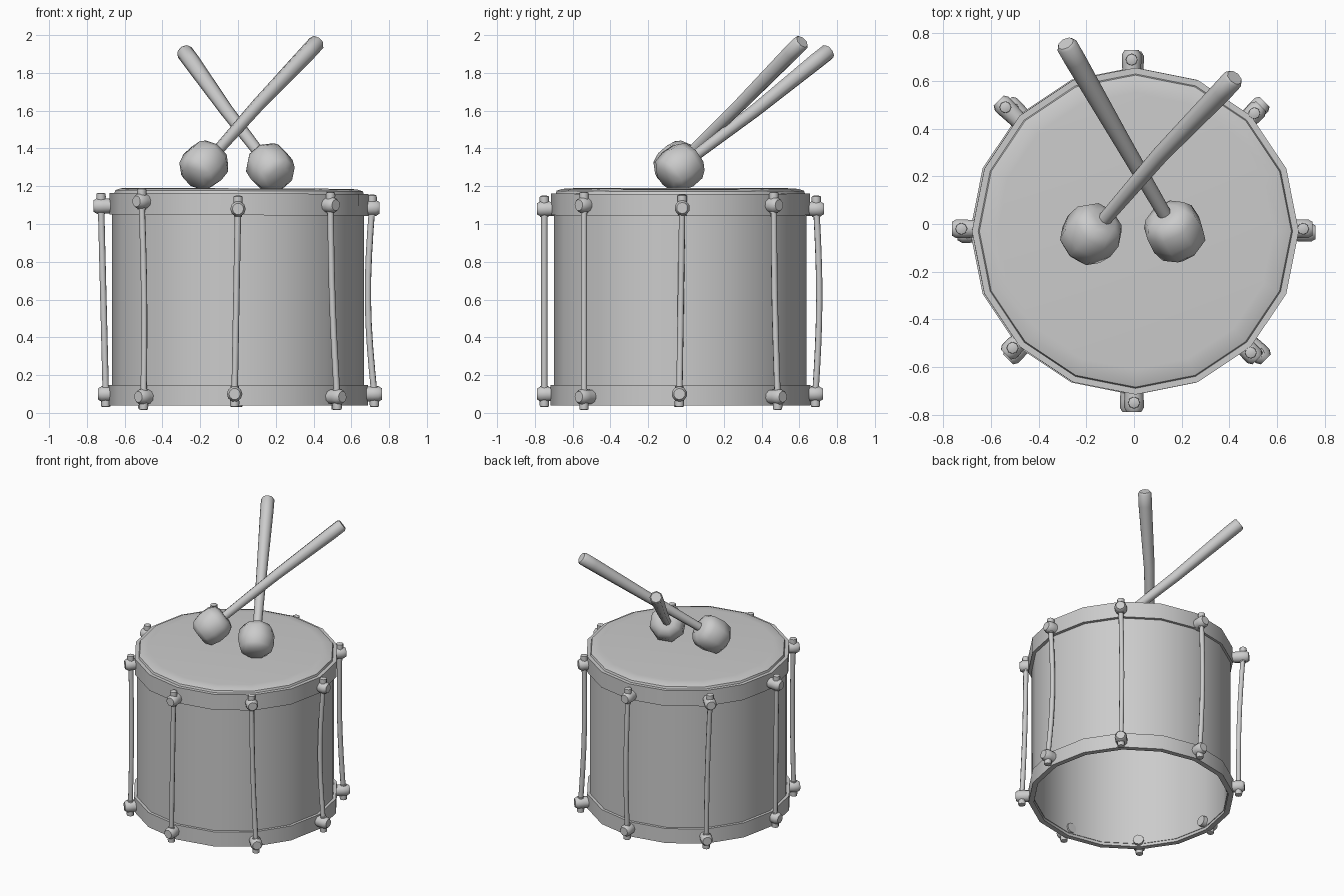
import bpy
from math import sin, cos, pi, radians
from mathutils import Vector

if "Cube" in bpy.data.objects:
    bpy.data.objects.remove(bpy.data.objects["Cube"])

CY = -0.03  # drum axis offset in y
SIDES = 16


def lathe(name, profile, sides, base, axis=(0, 0, 1), closed=False, angle=32):
    """Revolve (radius, height) points about an axis; open profiles get end caps."""
    quat = Vector((0, 0, 1)).rotation_difference(Vector(axis).normalized())
    base = Vector(base)
    verts, faces = [], []
    for r, h in profile:
        for i in range(sides):
            a = 2 * pi * i / sides
            verts.append(base + quat @ Vector((r * cos(a), r * sin(a), h)))
    n = len(profile)
    for k in range(n if closed else n - 1):
        k2 = (k + 1) % n
        for i in range(sides):
            j = (i + 1) % sides
            faces.append((k * sides + i, k * sides + j, k2 * sides + j, k2 * sides + i))
    if not closed:
        faces.append(tuple(reversed(range(sides))))
        faces.append(tuple(range((n - 1) * sides, n * sides)))
    mesh = bpy.data.meshes.new(name)
    mesh.from_pydata(verts, [], faces)
    ob = bpy.data.objects.new(name, mesh)
    bpy.context.collection.objects.link(ob)
    bpy.ops.object.select_all(action='DESELECT')
    ob.select_set(True)
    bpy.context.view_layer.objects.active = ob
    bpy.ops.object.shade_smooth_by_angle(angle=radians(angle))
    return ob


def ring(name, r_out, r_in, z0, z1):
    return lathe(name, [(r_out, z0), (r_out, z1), (r_in, z1), (r_in, z0)],
                 SIDES, (0, CY, 0), closed=True)


def tube(name, points, radii, depth):
    """Round bar along a path with a radius factor at each point."""
    cu = bpy.data.curves.new(name, 'CURVE')
    cu.dimensions = '3D'
    cu.bevel_depth = depth
    cu.bevel_resolution = 2
    cu.use_fill_caps = True
    sp = cu.splines.new('POLY')
    sp.points.add(len(points) - 1)
    for p, co, r in zip(sp.points, points, radii):
        p.co = (*co, 1)
        p.radius = r
    sp.use_smooth = True
    ob = bpy.data.objects.new(name, cu)
    bpy.context.collection.objects.link(ob)
    return ob


# Hollow shell, open at the bottom
ring("shell", 0.668, 0.648, 0.06, 1.15)

# Hoops and the rounded head, the top ones tilted a touch
lower_hoop = ring("lower_hoop", 0.688, 0.652, 0.04, 0.147)
upper_hoop = ring("upper_hoop", 0.686, 0.66, 1.047, 1.162)
head = lathe("drum_head", [(0.655, 1.135), (0.662, 1.155), (0.655, 1.176),
                           (0.625, 1.186), (0.58, 1.189)], SIDES, (0, CY, 0))
for ob in (upper_hoop, head):
    ob.rotation_euler.y = 0.005

# Tension rods: top x, y, z / bottom x, y, z / sideways bend in x and y
rods = {
    "right": ((0.71, -0.02, 1.085), (0.722, -0.035, 0.10), (-0.028, 0.0)),
    "back_right": ((0.505, 0.465, 1.10), (0.52, 0.485, 0.085), (-0.012, -0.005)),
    "back": ((-0.01, 0.69, 1.08), (0.0, 0.685, 0.10), (0.0, 0.018)),
    "back_left": ((-0.54, 0.49, 1.10), (-0.505, 0.485, 0.09), (0.01, -0.005)),
    "left": ((-0.725, -0.02, 1.095), (-0.70, -0.04, 0.10), (0.0, 0.0)),
    "front_left": ((-0.51, -0.52, 1.12), (-0.50, -0.54, 0.085), (0.008, 0.0)),
    "front": ((0.0, -0.75, 1.08), (-0.018, -0.75, 0.10), (0.0, 0.0)),
    "front_right": ((0.49, -0.54, 1.10), (0.525, -0.54, 0.085), (-0.008, 0.0)),
}
LUG = [(0.036, -0.085), (0.041, -0.01), (0.041, 0.022), (0.03, 0.04)]
for i, (side, (top, bottom, bend)) in enumerate(rods.items()):
    top, bottom = Vector(top), Vector(bottom)
    out = (cos(i * pi / 4), sin(i * pi / 4), 0)
    path = []
    for k in range(9):
        t = k / 8
        w = sin(pi * t)
        path.append(top.lerp(bottom, t) + Vector((bend[0] * w, bend[1] * w, 0)))
    tube("rod_" + side, path, [1] * 9, 0.017)
    for level, p, sgn in (("upper", top, 1), ("lower", bottom, -1)):
        # Round lug reaching into the hoop
        lathe(f"{level}_lug_{side}", LUG, 10, p, out, angle=50)
        # Nut with a smaller stud end
        lathe(f"{level}_nut_{side}",
              [(0.022, -0.042), (0.025, 0.05), (0.024, 0.066), (0.013, 0.07)],
              8, p, (0, 0, sgn), angle=50)

# Crossed mallets: head centre, handle middle, handle end
mallets = {
    "left": ((-0.178, -0.04, 1.312), (0.11, 0.29, 1.635), (0.422, 0.615, 1.965)),
    "right": ((0.17, -0.03, 1.30), (-0.06, 0.365, 1.60), (-0.287, 0.758, 1.916)),
}
for side, (centre, mid, end) in mallets.items():
    c, m, e = Vector(centre), Vector(mid), Vector(end)
    d = (e - c).normalized()
    lathe("mallet_head_" + side,
          [(0.07, -0.112), (0.108, -0.082), (0.124, -0.02), (0.12, 0.05),
           (0.095, 0.09), (0.055, 0.104)], 8, c, d, angle=55)
    tube("mallet_handle_" + side, [c, c + d * 0.1, m, e - d * 0.1, e - d * 0.012, e],
         [0.62, 0.65, 0.8, 1, 1, 0.8], 0.045)
